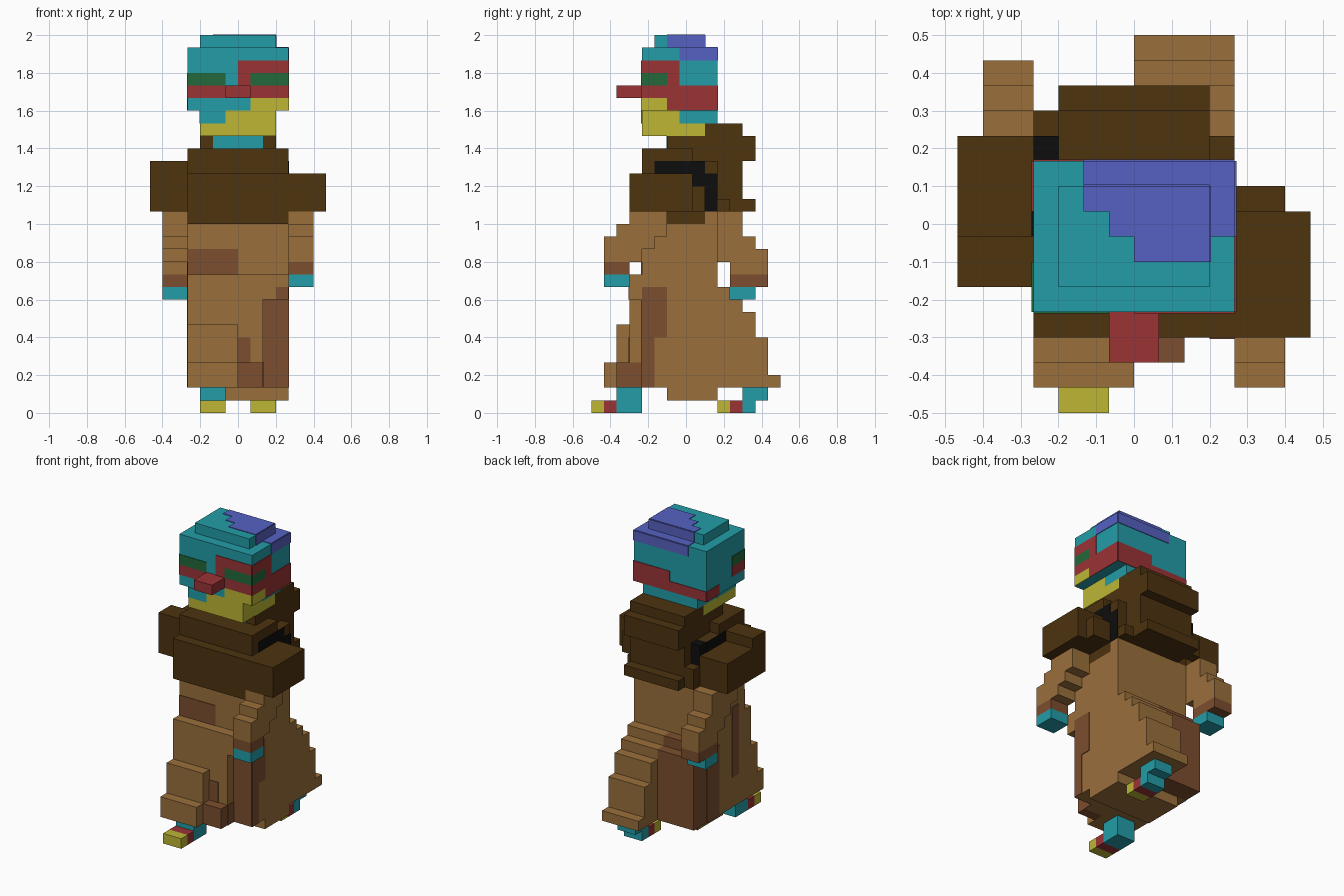
import bpy, bmesh

cube = bpy.data.objects.get("Cube")
if cube:
    bpy.data.objects.remove(cube, do_unlink=True)

U = 2 / 30      # one block
T = 0.06        # painted plate thickness, in blocks


def material(name, hex_colour):
    rgb = [int(hex_colour[i:i + 2], 16) / 255 for i in (0, 2, 4)]
    lin = [c / 12.92 if c <= 0.04045 else ((c + 0.055) / 1.055) ** 2.4 for c in rgb]
    m = bpy.data.materials.new(name)
    m.use_nodes = True
    m.diffuse_color = (*lin, 1)
    m.node_tree.nodes["Principled BSDF"].inputs["Base Color"].default_value = (*lin, 1)
    return m


TEAL = material("teal", "239DA8")
VIOLET = material("violet", "5661C1")
RED = material("red", "9B3335")
GREEN = material("dark green", "22683A")
YELLOW = material("yellow", "BDB634")
DARK = material("dark brown", "4D330F")
TAN = material("tan", "9A6F3B")
MID = material("mid brown", "7D4E2E")
BLACK = material("black", "0D0D0D")


def part(name, mat, *boxes):
    """One object made of boxes (x0, x1, y0, y1, z0, z1) in blocks; y counts from the front."""
    bm = bmesh.new()
    for x0, x1, y0, y1, z0, z1 in boxes:
        verts = bmesh.ops.create_cube(bm, size=1)["verts"]
        for v in verts:
            v.co = ((x1 if v.co.x > 0 else x0) * U,
                    ((y1 if v.co.y > 0 else y0) - 7.5) * U,
                    (z1 if v.co.z > 0 else z0) * U)
    me = bpy.data.meshes.new(name)
    bm.to_mesh(me)
    bm.free()
    me.materials.append(mat)
    ob = bpy.data.objects.new(name, me)
    bpy.context.collection.objects.link(ob)
    return ob


def paint(name, mat, side, at, *rects):
    """Thin plates on a flat face: side is an axis with a sign, rects lie in the other two axes."""
    lo, hi = (at - T, at + 0.01) if side[0] == "-" else (at - 0.01, at + T)
    boxes = []
    for a0, a1, b0, b1 in rects:
        boxes.append({"x": (lo, hi, a0, a1, b0, b1),
                      "y": (a0, a1, lo, hi, b0, b1),
                      "z": (a0, a1, b0, b1, lo, hi)}[side[1]])
    part(name, mat, *boxes)


# Head and cap
part("head", TEAL, (-4, 4, 4, 10, 24, 29))
part("head_cap", TEAL, (-3, 3, 5, 9, 29, 30))
part("nose", RED, (-1, 1, 2, 4, 25, 26))
part("jaw", YELLOW, (-3, 3, 4, 9, 22, 23), (-3, 3, 4, 7, 23, 24))
part("nape", TEAL, (-3, 3, 7, 10, 23, 24))
paint("cap_patch_top", VIOLET, "+z", 30, (-2, 3, 8, 9), (-1, 3, 7, 8), (0, 3, 6, 7))
paint("cap_patch_left", VIOLET, "+x", 3, (6, 9, 29, 30))
paint("cap_patch_back", VIOLET, "+y", 9, (-2, 3, 29, 30))
paint("crown_patch_top", VIOLET, "+z", 29, (-2, 4, 9, 10), (3, 4, 7, 9))
paint("crown_patch_left", VIOLET, "+x", 4, (7, 10, 28, 29))
paint("crown_patch_back", VIOLET, "+y", 10, (-2, 4, 28, 29))

# Face markings
paint("face_red_front", RED, "-y", 4, (0, 4, 27, 28), (0, 1, 26, 27), (-4, 4, 25, 26))
paint("face_red_left", RED, "+x", 4, (4, 7, 27, 28), (6, 7, 26, 27), (4, 10, 25, 26), (6, 10, 24, 25))
paint("face_red_back", RED, "+y", 10, (0, 4, 25, 26), (-4, 4, 24, 25))
paint("face_red_right", RED, "-x", -4, (4, 6, 25, 26), (8, 10, 24, 25))
paint("eyes_front", GREEN, "-y", 4, (-4, -1, 26, 27), (1, 4, 26, 27))
paint("eye_side_left", GREEN, "+x", 4, (4, 6, 26, 27))
paint("eye_side_right", GREEN, "-x", -4, (4, 6, 26, 27))
paint("cheek_front", YELLOW, "-y", 4, (1, 4, 24, 25))
paint("cheek_left", YELLOW, "+x", 4, (4, 6, 24, 25))
paint("chin_patch_front", TEAL, "-y", 4, (-3, -1, 23, 24))
paint("chin_patch_right", TEAL, "-x", -3, (4, 7, 23, 24))

# Cloak: chest, hood and pack at the back
part("cloak_chest", DARK, (-4, 4, 3, 9, 15, 16), (-4, 4, 3, 10, 16, 19),
     (-4, 4, 4, 10, 19, 20), (-4, 4, 4, 8, 20, 21))
part("hood", DARK, (-3, 3, 6, 13, 21, 22), (-3, 3, 9, 12, 22, 23), (-3, 3, 8, 13, 20, 21))
part("cloak_back", DARK, (-3, 3, 10, 12, 16, 20), (-3, 3, 12, 13, 16, 17),
     (3, 4, 10, 11, 16, 17), (-4, -3, 11, 12, 16, 18))
part("left_sleeve", DARK, (4, 7, 3, 8, 16, 19), (4, 6, 8, 9, 16, 18))
part("right_sleeve", DARK, (-7, -4, 5, 7, 16, 20), (-7, -4, 7, 11, 16, 19))
paint("throat", TEAL, "-y", 6, (-2, 2, 21, 22))

# Straps
paint("left_strap", BLACK, "+x", 4, (5, 9, 19, 20), (8, 10, 18, 19), (9, 10, 16, 18))
paint("right_strap", BLACK, "-x", -4, (5, 10, 19, 20), (8, 10, 18, 19))
part("right_strap_back", BLACK, (-4, -3, 10, 11, 17, 20))

# Robe
part("robe", TAN, (-4, 4, 4, 10, 2, 15), (-4, 4, 9, 10, 15, 16), (-3, 4, 6, 10, 1, 2))
part("robe_front", TAN, (-4, 2, 3, 4, 2, 9), (-4, 4, 3, 4, 9, 11))
part("robe_front_leg", TAN, (-4, 0, 2, 3, 2, 7), (-4, 0, 1, 2, 2, 4))
part("robe_back_leg", TAN, (0, 4, 10, 11, 2, 10), (0, 4, 11, 12, 2, 9), (0, 4, 12, 13, 2, 8),
     (0, 4, 13, 14, 2, 6), (0, 4, 14, 15, 2, 3))
part("robe_back_fold", MID, (-4, 0, 10, 12, 2, 9), (-4, 0, 10, 11, 9, 10))
part("robe_front_fold", MID, (0, 2, 2, 3, 2, 4))

# Robe patches
paint("robe_patch_chest", MID, "-y", 4, (-4, 0, 11, 13), (2, 4, 2, 9))
paint("robe_patch_front", MID, "-y", 3, (0, 1, 4, 6), (3, 4, 9, 10))
paint("robe_patch_inner", MID, "+x", 2, (3, 4, 2, 4))
paint("robe_patch_left", MID, "+x", 4, (4, 6, 6, 10), (4, 5, 2, 6))
paint("robe_patch_right", MID, "-x", -4, (8, 10, 2, 9), (5, 6, 5, 12))

# Arms swinging forward (left) and back (right)
part("left_arm", TAN, (4, 6, 3, 6, 15, 16), (4, 6, 2, 6, 14, 15),
     (4, 6, 1, 5, 13, 14), (4, 6, 1, 4, 12, 13))
part("left_cuff", MID, (4, 6, 1, 3, 11, 12))
part("left_hand", TEAL, (4, 6, 1, 3, 10, 11))
part("right_arm", TAN, (-6, -4, 8, 12, 14, 16), (-6, -4, 9, 13, 13, 14),
     (-6, -4, 10, 14, 12, 13), (-6, -4, 11, 14, 11, 12))
part("right_cuff", MID, (-6, -4, 11, 14, 10, 11))
part("right_hand", TEAL, (-6, -4, 11, 13, 9, 10))

# Feet: ankle, sole, red band and yellow toe
for side, x, y, ankle, heel in (("right", -3, 0, (2, 4), 4), ("left", 1, 10, (12, 14), 13)):
    part(side + "_foot", TEAL, (x, x + 2, *ankle, 1, 2), (x, x + 2, y + 2, heel, 0, 1))
    part(side + "_foot_band", RED, (x, x + 2, y + 1, y + 2, 0, 1))
    part(side + "_toe", YELLOW, (x, x + 2, y, y + 1, 0, 1))
